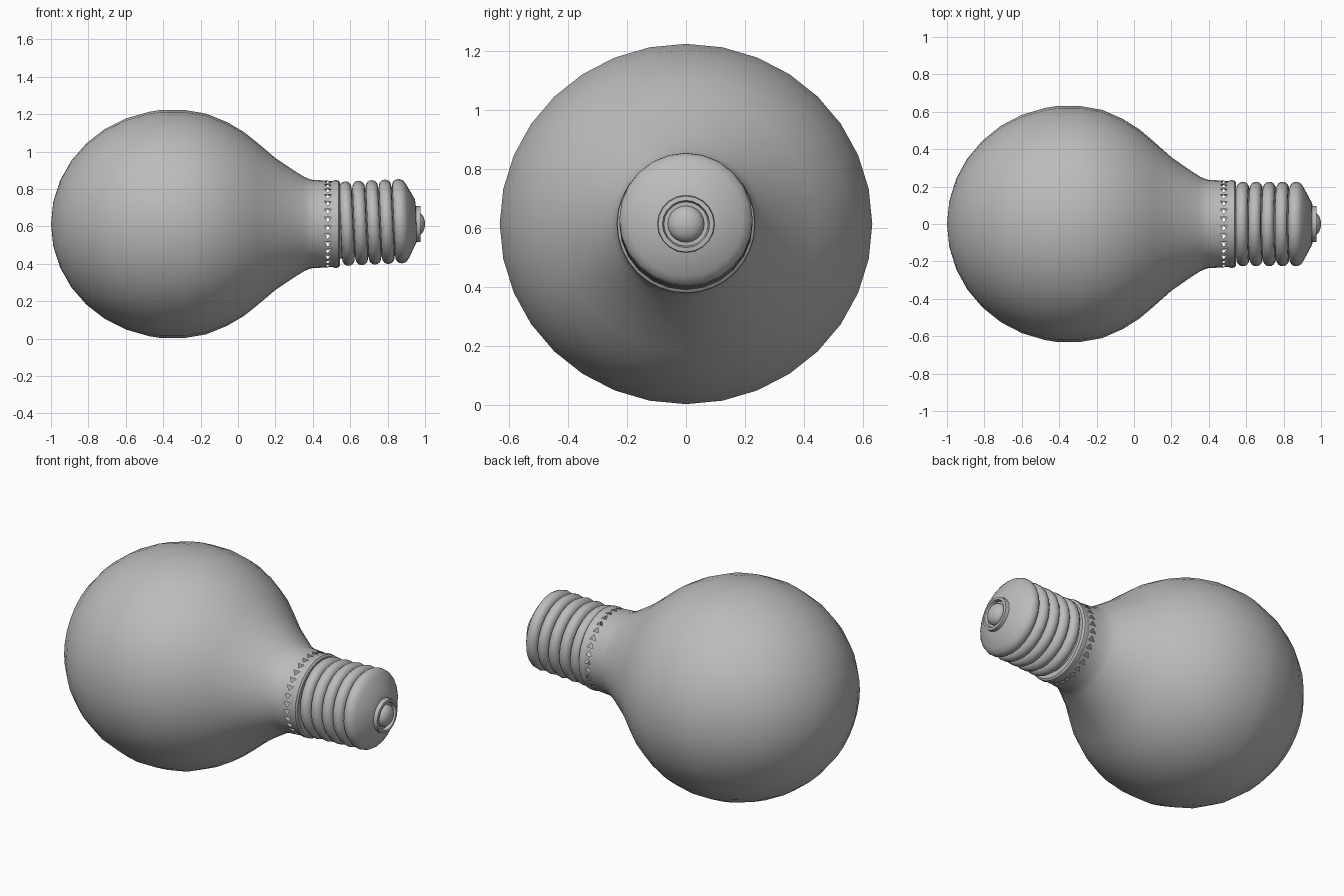
import bpy, bmesh, math
from mathutils import Matrix

if "Cube" in bpy.data.objects:
    bpy.data.objects.remove(bpy.data.objects["Cube"])

AXIS_Z = 0.613
grey = bpy.data.materials.new("plain grey")
grey.diffuse_color = (0.5, 0.5, 0.5, 1)
grey.use_nodes = True
grey.node_tree.nodes["Principled BSDF"].inputs["Base Color"].default_value = grey.diffuse_color


def finish(name, bm, angle=35):
    bmesh.ops.recalc_face_normals(bm, faces=bm.faces)
    mesh = bpy.data.meshes.new(name)
    bm.to_mesh(mesh)
    bm.free()
    mesh.materials.append(grey)
    ob = bpy.data.objects.new(name, mesh)
    bpy.context.collection.objects.link(ob)
    ob.location.z = AXIS_Z
    bpy.ops.object.select_all(action='DESELECT')
    ob.select_set(True)
    bpy.context.view_layer.objects.active = ob
    bpy.ops.object.shade_smooth_by_angle(angle=math.radians(angle))
    return ob


def ring(bm, x, r, n):
    return [bm.verts.new((x, r * math.cos(2 * math.pi * i / n),
                          r * math.sin(2 * math.pi * i / n))) for i in range(n)]


def lathe(profile, n):
    """Revolve (x, radius) points around the x axis; radius 0 closes an end."""
    bm = bmesh.new()
    rows = [ring(bm, x, r, n) if r else [bm.verts.new((x, 0, 0))] for x, r in profile]
    for a, b in zip(rows, rows[1:]):
        for i in range(n):
            j = (i + 1) % n
            quad = [a[i % len(a)], a[j % len(a)], b[j % len(b)], b[i % len(b)]]
            bm.faces.new(list(dict.fromkeys(quad)))
    return bm


# Glass bulb: round end, then a flare down to the neck
STEP = math.pi / 16
profile = [(-1, 0)]
profile += [(-0.35 - 0.65 * math.cos(STEP * k), 0.632 * math.sin(STEP * k)) for k in range(1, 8)]
profile += [(-0.41, 0.631), (-0.29, 0.631), (-0.17, 0.61), (-0.06, 0.562), (0.03, 0.505),
            (0.11, 0.437), (0.2, 0.357), (0.3, 0.287), (0.355, 0.252), (0.39, 0.237), (0.455, 0.233)]
bulb = lathe(profile, 32)
for v in bulb.verts:  # slightly flattened globe, round neck
    v.co.z *= 1 - 0.033 * min(1, max(0, (0.39 - v.co.x) / 0.5))
finish("glass_bulb", bulb)

# Collar band with one triangular opening per segment
N = 32
bm = bmesh.new()
left, right = ring(bm, 0.455, 0.233, N), ring(bm, 0.505, 0.23, N)
for i in range(N):
    A, B = left[i], right[i]
    C, D = right[(i + 1) % N], left[(i + 1) % N]

    def inner(u, v):
        low, high = A.co.lerp(B.co, u), D.co.lerp(C.co, u)
        return bm.verts.new(low.lerp(high, v))
    a, b, e = inner(0.12, 0.18), inner(0.88, 0.18), inner(0.5, 0.8)
    for f in ((A, B, b, a), (B, C, e, b), (C, D, e), (D, A, a, e)):
        bm.faces.new(f)
finish("pierced_collar", bm)

# Rolled lip where the glass meets the metal
finish("collar_lip", lathe([(0.505, 0.23), (0.52, 0.235), (0.537, 0.233),
                            (0.545, 0.222), (0.54, 0.19)], 32))

# Ribbed screw cap: five round ribs, then a tapered shoulder, leaning up a little
profile = [(0.53, 0.19)]
for k in range(5):
    centre = 0.582 + 0.071 * k
    for s in range(9):
        t = math.pi * s / 8
        profile.append((centre - 0.034 * math.cos(t), 0.184 + 0.042 * math.sin(t) ** 0.8))
profile = profile[:-3] + [(0.893, 0.217), (0.908, 0.195), (0.952, 0.112), (0.955, 0.07)]
cap = lathe(profile, 24)
pivot = Matrix.Translation((0.53, 0, 0))
cap.transform(pivot @ Matrix.Rotation(-0.045, 4, 'Y') @ pivot.inverted())
finish("screw_cap", cap, 50)

# Contact rim and round contact button at the end
finish("contact_rim", lathe([(0.945, 0.098), (0.975, 0.095), (0.977, 0.08),
                             (0.957, 0.075), (0.957, 0)], 20))
button = [(0.96 + 0.04 * math.sin(t), 0.062 * math.cos(t))
          for t in (math.pi / 12 * k for k in range(-2, 6))]
finish("contact_button", lathe(button + [(1.0, 0)], 20), 50)
